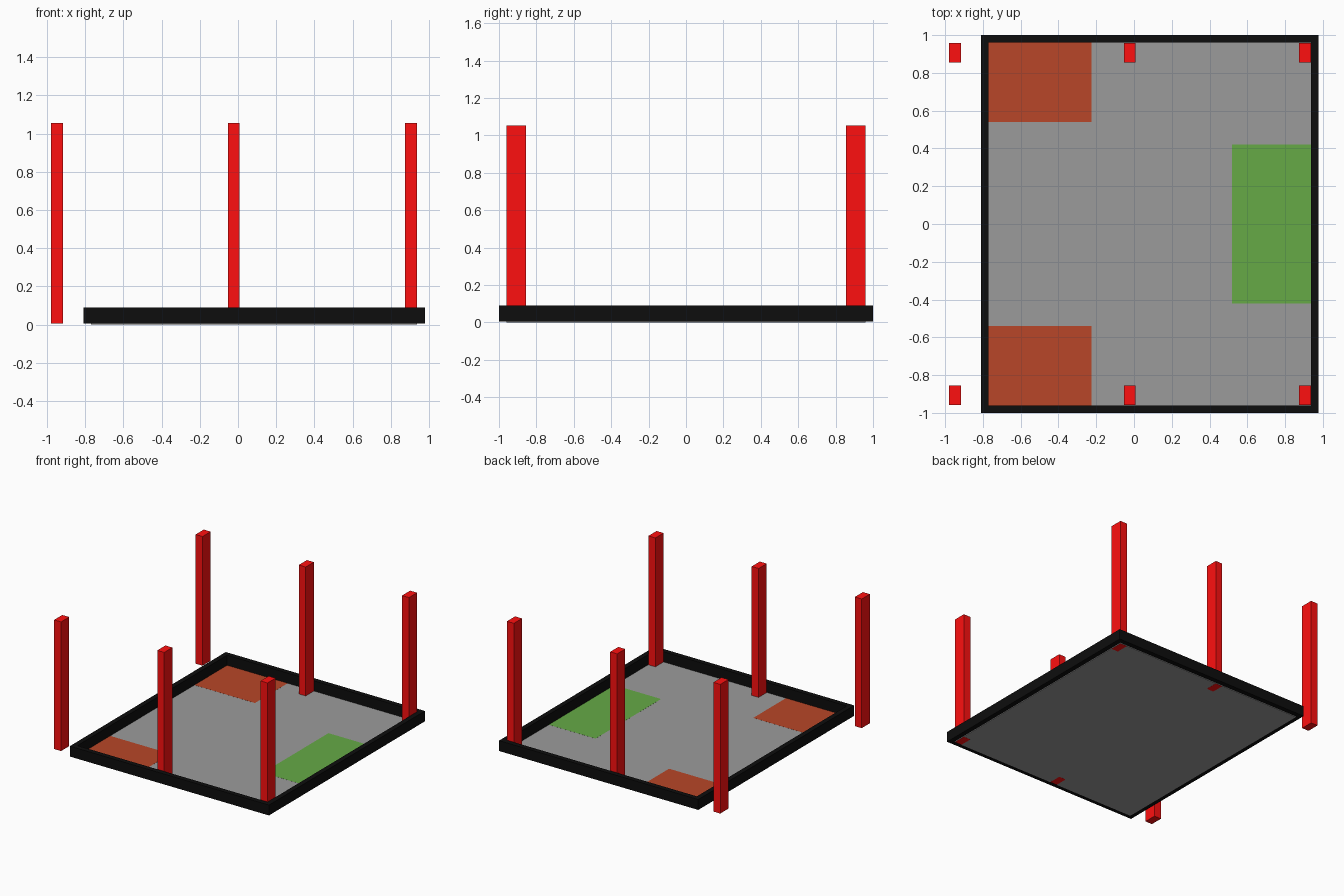
import bpy
import bmesh
from mathutils import Matrix, Vector

if "Cube" in bpy.data.objects:
    bpy.data.objects.remove(bpy.data.objects["Cube"])


def material(name, rgb):
    m = bpy.data.materials.new(name)
    m.diffuse_color = (*rgb, 1)
    m.use_nodes = True
    m.node_tree.nodes["Principled BSDF"].inputs["Base Color"].default_value = m.diffuse_color
    return m


def add_box(bm, lo, hi):
    lo, hi = Vector(lo), Vector(hi)
    bmesh.ops.create_cube(bm, size=1, matrix=Matrix.Translation((lo + hi) / 2)
                          @ Matrix.Diagonal((*(hi - lo), 1)))


def finish(name, bm, mat=None):
    mesh = bpy.data.meshes.new(name)
    bm.to_mesh(mesh)
    bm.free()
    ob = bpy.data.objects.new(name, mesh)
    bpy.context.collection.objects.link(ob)
    if mat:
        mesh.materials.append(mat)
    return ob


def box(name, lo, hi, mat=None):
    bm = bmesh.new()
    add_box(bm, lo, hi)
    return finish(name, bm, mat)


red = material("red", (1.0, 0.005, 0.005))
black = material("black", (0.004, 0.004, 0.004))
grey = material("floor_grey", (0.33, 0.33, 0.33))
orange = material("orange", (0.48, 0.061, 0.021))
green = material("green", (0.133, 0.402, 0.061))

X0, X1, Y = -0.81, 0.978, 1.0   # outer frame limits
T = 0.04                        # frame thickness
BASE, FLOOR_TOP = 0.006, 0.008

# Thin floor inside the frame
box("floor", (X0 + T, -Y + T, 0.0005), (X1 - T, Y - T, FLOOR_TOP), grey)

# Rectangular border: outline ring extruded upward
bm = bmesh.new()
rings = []
for inset in (0, T):
    corners = [(X0 + inset, -Y + inset), (X1 - inset, -Y + inset),
               (X1 - inset, Y - inset), (X0 + inset, Y - inset)]
    rings.append([bm.verts.new((x, y, BASE)) for x, y in corners])
outer, inner = rings
for i in range(4):
    j = (i + 1) % 4
    bm.faces.new((outer[i], outer[j], inner[j], inner[i]))
ext = bmesh.ops.extrude_face_region(bm, geom=bm.faces[:], use_keep_orig=True)
top = [v for v in ext["geom"] if isinstance(v, bmesh.types.BMVert)]
bmesh.ops.translate(bm, verts=top, vec=(0, 0, 0.09 - BASE))
bmesh.ops.recalc_face_normals(bm, faces=bm.faces[:])
finish("border", bm, black)

# Coloured floor zones, almost flush with the floor
pz = FLOOR_TOP + 0.0005
box("back_zone", (X0 + T, 0.54, BASE), (-0.226, Y - T, pz), orange)
box("front_zone", (X0 + T, -Y + T, BASE), (-0.226, -0.54, pz), orange)
box("side_zone", (0.518, -0.42, BASE), (X1 - T, 0.42, pz), green)

# Three posts along each long side; those on the floor pass through it
for side, s in (("front", -1), ("back", 1)):
    for pos, x, z in (("left", -0.948, BASE), ("middle", -0.022, 0), ("right", 0.905, 0)):
        box(f"{side}_{pos}_post", (x - 0.031, s * 0.907 - 0.052, z),
            (x + 0.031, s * 0.907 + 0.052, 1.054), red)
